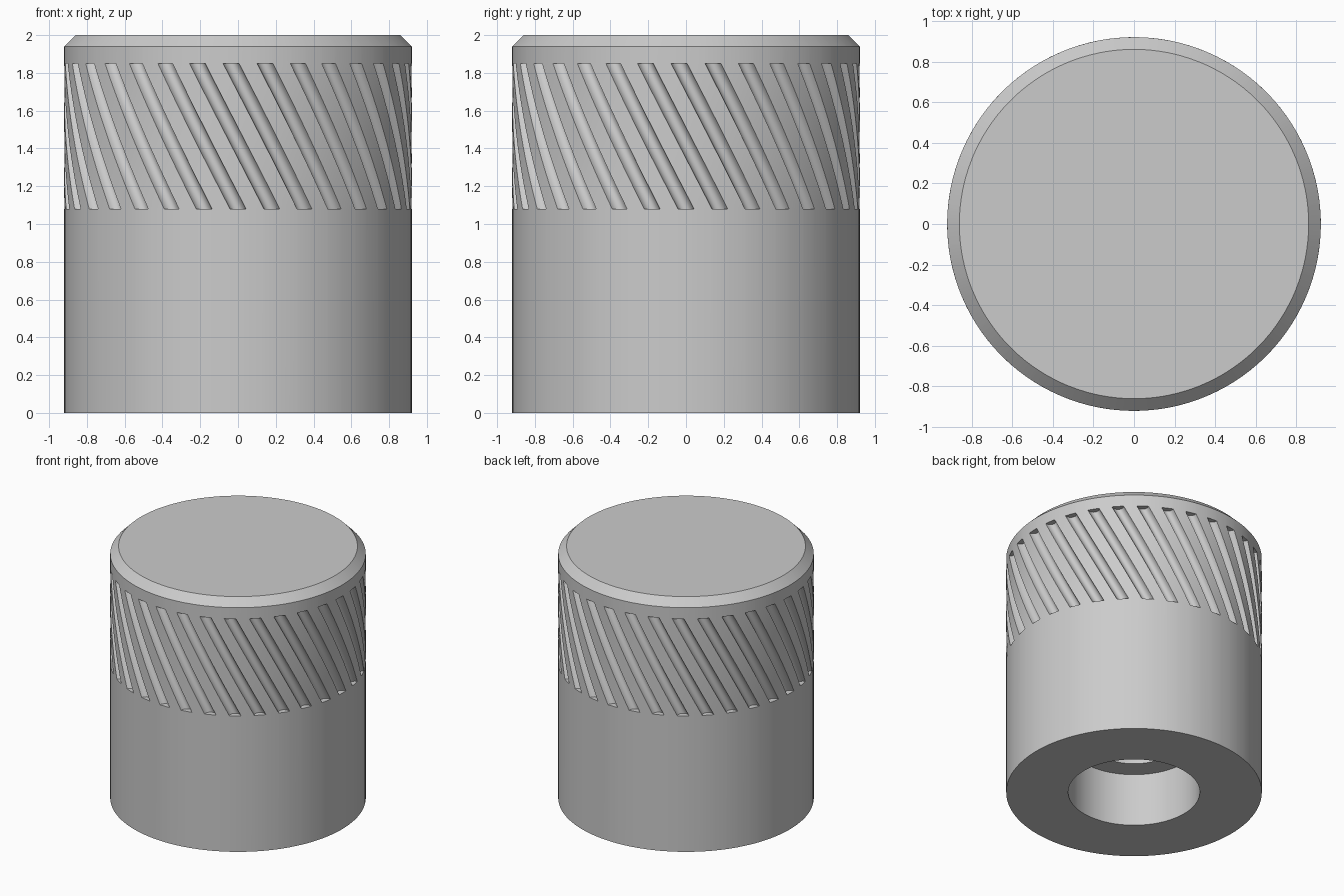
import bpy, bmesh, math

cube = bpy.data.objects.get("Cube")
if cube:
    bpy.data.objects.remove(cube, do_unlink=True)

RADIUS, HEIGHT, CHAMFER = 0.92, 2.0, 0.06
GROOVES, GROOVE_LOW, GROOVE_HIGH = 32, 1.08, 1.85
HALF_WIDTH, DEPTH = math.radians(2.65), 0.045
TWIST = math.radians(-24.8)
STEPS = 8
PITCH = math.tau / GROOVES

# One colour for the whole knob
grey = bpy.data.materials.new("plain grey")
grey.use_nodes = True
colour = (0.6, 0.6, 0.6, 1)
grey.diffuse_color = colour
grey.node_tree.nodes["Principled BSDF"].inputs["Base Color"].default_value = colour

# Columns around the knob: rounded groove samples, then one land midpoint
columns = []
for g in range(GROOVES):
    for j in range(STEPS + 1):
        t = math.pi * j / STEPS
        columns.append((g * PITCH - HALF_WIDTH * math.cos(t), math.sin(t)))
    columns.append(((g + 0.5) * PITCH, 0))

bm = bmesh.new()


def ring(radius, z, turn=0.0, depth=0.0):
    verts = []
    for angle, cut in columns:
        a = angle + turn - math.pi / 2
        r = radius - depth * cut
        verts.append(bm.verts.new((r * math.cos(a), r * math.sin(a), z)))
    return verts


# Stepped shaft bore, underside and plain lower wall
rings = [ring(0.316, 1.4), ring(0.316, 0.42), ring(0.474, 0.42),
         ring(0.474, 0), ring(RADIUS, 0), ring(RADIUS, GROOVE_LOW)]

# Band of slanted grip grooves
ROWS = 20
for i in range(ROWS + 1):
    f = i / ROWS
    z = GROOVE_LOW + f * (GROOVE_HIGH - GROOVE_LOW)
    rings.append(ring(RADIUS, z, TWIST * f, DEPTH))

# Upper rim and chamfer
rings += [ring(RADIUS, GROOVE_HIGH, TWIST),
          ring(RADIUS, HEIGHT - CHAMFER, TWIST),
          ring(RADIUS - CHAMFER, HEIGHT, TWIST)]

for low, high in zip(rings, rings[1:]):
    for k in range(len(columns)):
        n = (k + 1) % len(columns)
        bm.faces.new((low[k], low[n], high[n], high[k]))

# Bore roof and flat top
bm.faces.new(rings[0])
bm.faces.new(rings[-1])

# Collapse the duplicate land points at the groove ends
bmesh.ops.remove_doubles(bm, verts=bm.verts, dist=0.0001)
bmesh.ops.recalc_face_normals(bm, faces=bm.faces)

mesh = bpy.data.meshes.new("knob_body")
bm.to_mesh(mesh)
bm.free()
mesh.materials.append(grey)
knob = bpy.data.objects.new("knob_body", mesh)
bpy.context.collection.objects.link(knob)

# Smooth walls with crisp edges
bpy.ops.object.select_all(action="DESELECT")
knob.select_set(True)
bpy.context.view_layer.objects.active = knob
bpy.ops.object.shade_smooth_by_angle(angle=math.radians(30))
